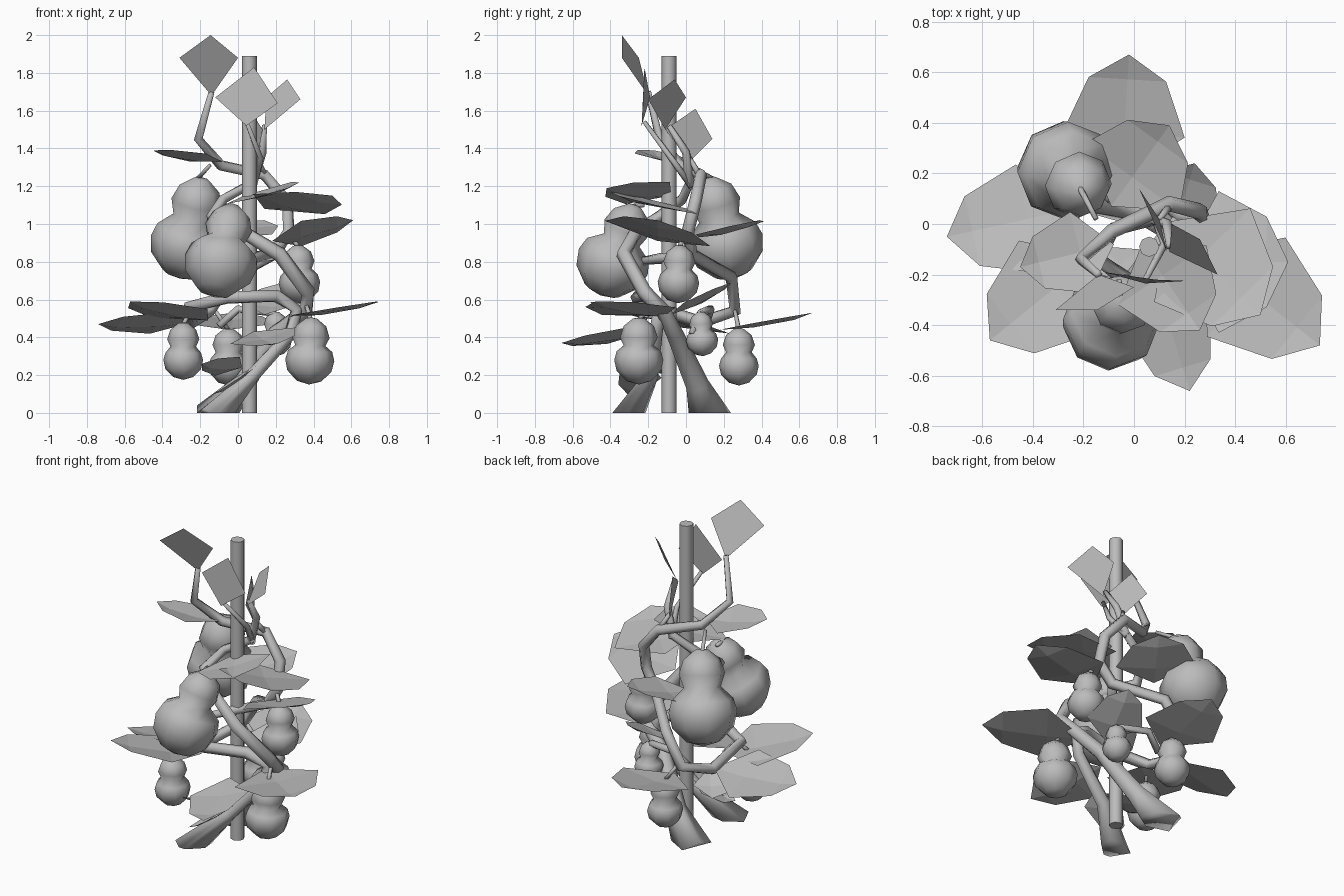
import bpy, bmesh, math
from mathutils import Vector

if "Cube" in bpy.data.objects:
    bpy.data.objects.remove(bpy.data.objects["Cube"])

GREY = (0.5, 0.5, 0.5, 1)
mat = bpy.data.materials.new("plain grey")
mat.use_nodes = True
mat.diffuse_color = GREY
mat.node_tree.nodes["Principled BSDF"].inputs["Base Color"].default_value = GREY


def finish(name, bm, smooth=True):
    me = bpy.data.meshes.new(name)
    bm.to_mesh(me)
    bm.free()
    ob = bpy.data.objects.new(name, me)
    bpy.context.collection.objects.link(ob)
    me.materials.append(mat)
    for p in me.polygons:
        p.use_smooth = smooth
    return ob


def vine(name, pts):
    """Tapered six-sided tube through (x, y, z, radius) points, cut off at the ground."""
    bm = bmesh.new()
    path = [Vector(p[:3]) for p in pts]
    rings = []
    for i, p in enumerate(path):
        before = path[max(i - 1, 0)]
        after = path[min(i + 1, len(path) - 1)]
        d = ((p - before).normalized() + (after - p).normalized()).normalized()
        if rings:
            u = (u - d * u.dot(d)).normalized()
        else:
            u = d.orthogonal().normalized()
        w = d.cross(u)
        rings.append([bm.verts.new(p + (u * math.cos(a) + w * math.sin(a)) * pts[i][3])
                      for a in (math.tau * k / 6 for k in range(6))])
    for a, b in zip(rings, rings[1:]):
        for i in range(6):
            j = (i + 1) % 6
            bm.faces.new((a[i], a[j], b[j], b[i]))
    bm.faces.new(rings[0][::-1])
    bm.faces.new(rings[-1])
    cut = bmesh.ops.bisect_plane(bm, geom=bm.verts[:] + bm.edges[:] + bm.faces[:],
                                 plane_co=(0, 0, 0), plane_no=(0, 0, -1), clear_outer=True)
    rim = [e for e in cut["geom_cut"] if isinstance(e, bmesh.types.BMEdge)]
    if rim:
        bmesh.ops.contextual_create(bm, geom=rim)
    finish(name, bm)


def gourd(name, low, top, r, neck_r):
    """Lower belly at low, smaller bulb at top, joined by a narrow waist."""
    low, top = Vector(low), Vector(top)
    axis = top - low
    d = axis.length
    rot = Vector((0, 0, 1)).rotation_difference(axis)
    profile = [(0.5 * r, -0.86 * r), (0.9 * r, -0.45 * r), (r, 0), (0.9 * r, 0.36 * r),
               (0.8 * neck_r, 0.64 * d), (neck_r, d),
               (0.8 * neck_r, d + 0.6 * neck_r), (0.3 * neck_r, d + neck_r)]
    bm = bmesh.new()
    n = 8
    rings = []
    for rad, h in profile:
        rings.append([bm.verts.new(low + rot @ Vector((rad * math.cos(math.tau * i / n),
                      rad * math.sin(math.tau * i / n), h))) for i in range(n)])
    for a, b in zip(rings, rings[1:]):
        for i in range(n):
            j = (i + 1) % n
            bm.faces.new((a[i], a[j], b[j], b[i]))
    for ring, h in ((rings[0][::-1], -r), (rings[-1], d + 1.05 * neck_r)):
        tip = bm.verts.new(low + rot @ Vector((0, 0, h)))
        for i in range(n):
            bm.faces.new((ring[i], ring[(i + 1) % n], tip))
    finish(name, bm)


def leaf(name, base, tip, width, tilt=0.0):
    """Broad blade folded along its midrib; tilt lifts its left edge."""
    base, tip = Vector(base), Vector(tip)
    along = tip - base
    side = Vector((-along.y, along.x, 0)).normalized()
    side = (side + Vector((0, 0, tilt))) * width
    outline = ((0, 0), (0.36, 0.5), (0.8, 0.32), (1, 0))
    bm = bmesh.new()
    mid = [bm.verts.new(base + along * u + Vector((0, 0, -0.02 * (0 < u < 1))))
           for u, v in outline]
    for s in (1, -1):
        edge = [bm.verts.new(base + along * u + side * v * s) for u, v in outline[1:3]]
        parts = ((mid[0], mid[1], edge[0]), (mid[1], mid[2], edge[1], edge[0]),
                 (mid[2], mid[3], edge[1]))
        for f in parts:
            bm.faces.new(f if s > 0 else f[::-1])
    finish(name, bm, False)


# Support pole
bm = bmesh.new()
bmesh.ops.create_cone(bm, cap_ends=True, segments=8, radius1=0.04, radius2=0.04, depth=1.89)
bmesh.ops.translate(bm, verts=bm.verts, vec=(0.06, -0.09, 0.945))
pole = finish("support_pole", bm, False)
bpy.context.view_layer.objects.active = pole
pole.select_set(True)
bpy.ops.object.shade_smooth_by_angle(angle=math.radians(50))

# Vines with flared roots
vine("back_vine", [(-.14, .13, -.04, .115), (.03, .06, .15, .062), (.2, -.06, .42, .045),
                   (.36, -.12, .54, .04), (.37, -.22, .64, .04), (.22, -.33, .84, .04),
                   (.04, -.27, .95, .035), (-.14, -.14, 1.04, .03), (-.08, -.02, 1.13, .028),
                   (.08, .02, 1.22, .026), (.13, .0, 1.38, .022), (.14, -.09, 1.52, .014)])
vine("front_vine", [(-.14, -.32, -.04, .09), (.07, -.19, .19, .042), (.28, -.16, .42, .036),
                    (.31, -.14, .55, .036), (.2, -.2, .62, .036), (-.06, -.26, .61, .035),
                    (-.26, -.18, .56, .034), (-.24, .08, .48, .034), (-.15, .26, .54, .034),
                    (-.03, .24, .72, .034), (.19, .03, .84, .034), (.27, .01, .96, .034),
                    (.26, .05, 1.12, .033), (.14, .08, 1.26, .032), (-.09, -.03, 1.31, .03),
                    (-.21, -.14, 1.45, .024), (-.14, -.2, 1.7, .016)])
vine("side_vine", [(.19, .03, .84, .03), (.06, -.12, .82, .03), (-.06, -.26, .8, .02)])
vine("low_loop", [(-.1, .1, .46, .022), (.0, .13, .55, .022),
                  (.18, .08, .53, .022), (.24, .03, .42, .018)])

# Gourds: belly centre, bulb centre, radii, with a short stem to the vine
gourds = [((-.265, .21, .9), (-.22, .155, 1.11), .2, .135, (-.15, .02, 1.31)),
          ((-.09, -.385, .8), (-.05, -.315, .98), .195, .125, (-.06, -.22, 1.1)),
          ((.325, -.04, .69), (.32, -.035, .8), .11, .085, (.27, .0, .95)),
          ((.38, -.25, .28), (.385, -.25, .4), .13, .1, (.36, -.18, .58)),
          ((-.29, -.24, .28), (-.29, -.24, .39), .105, .085, (-.25, -.18, .55)),
          ((.2, .085, .385), (.2, .08, .47), .085, .063, (.18, .08, .53)),
          ((-.05, .28, .25), (-.05, .28, .36), .105, .085, (-.12, .26, .54))]
for i, (low, top, r, nr, hook) in enumerate(gourds, 1):
    gourd(f"gourd_{i}", low, top, r, nr)
    vine(f"gourd_stem_{i}", [(top[0], top[1], top[2] + nr * .9, .013), (*hook, .011)])

# Broad leaves: base, tip, width, tilt
leaves = [((-.05, .18, .44), (-.02, .67, .53), .48, 0),
          ((-.09, .07, .93), (.14, .39, 1.02), .46, .08),
          ((.14, -.08, .52), (.24, .24, .69), .34, 0),
          ((.28, -.12, .51), (.735, -.48, .59), .5, .08),
          ((.18, -.15, .91), (.61, -.15, 1.02), .56, -.24),
          ((.14, .01, 1.08), (.5, -.36, 1.15), .53, -.2),
          ((.03, -.08, 1.15), (.26, -.42, 1.19), .42, .28),
          ((-.08, -.08, 1.33), (-.45, -.17, 1.39), .33, .13),
          ((-.24, .06, .48), (-.74, -.05, .47), .44, .26),
          ((-.16, -.13, .49), (-.57, -.46, .59), .47, .1),
          ((.08, -.2, .43), (.22, -.66, .37), .36, .24),
          ((.02, -.1, .24), (-.19, -.28, .26), .2, .5),
          ((.12, -.2, .27), (-.13, -.31, .1), .24, .2)]
for i, spec in enumerate(leaves, 1):
    leaf(f"broad_leaf_{i}", *spec)

# Young upright leaves: base, side, tip, side
young = [[(-.14, -.2, 1.68), (0, -.25, 1.88), (-.145, -.34, 2), (-.31, -.34, 1.88)],
         [(.045, -.235, 1.52), (.21, -.225, 1.64), (.085, -.22, 1.83), (-.12, -.19, 1.67)],
         [(.14, -.11, 1.5), (.33, -.2, 1.66), (.26, -.06, 1.765), (.15, 0, 1.67)],
         [(.1, .02, 1.33), (.02, .14, 1.45), (.06, .05, 1.61), (.13, -.11, 1.5)]]
for i, corners in enumerate(young, 1):
    bm = bmesh.new()
    bm.faces.new([bm.verts.new(c) for c in corners])
    finish(f"young_leaf_{i}", bm, False)
vine("shoot_1", [(.08, .03, 1.2, .02), (.12, -.08, 1.35, .016), (.045, -.22, 1.54, .012)])
vine("shoot_2", [(.14, .07, 1.26, .018), (.1, .02, 1.35, .012)])
